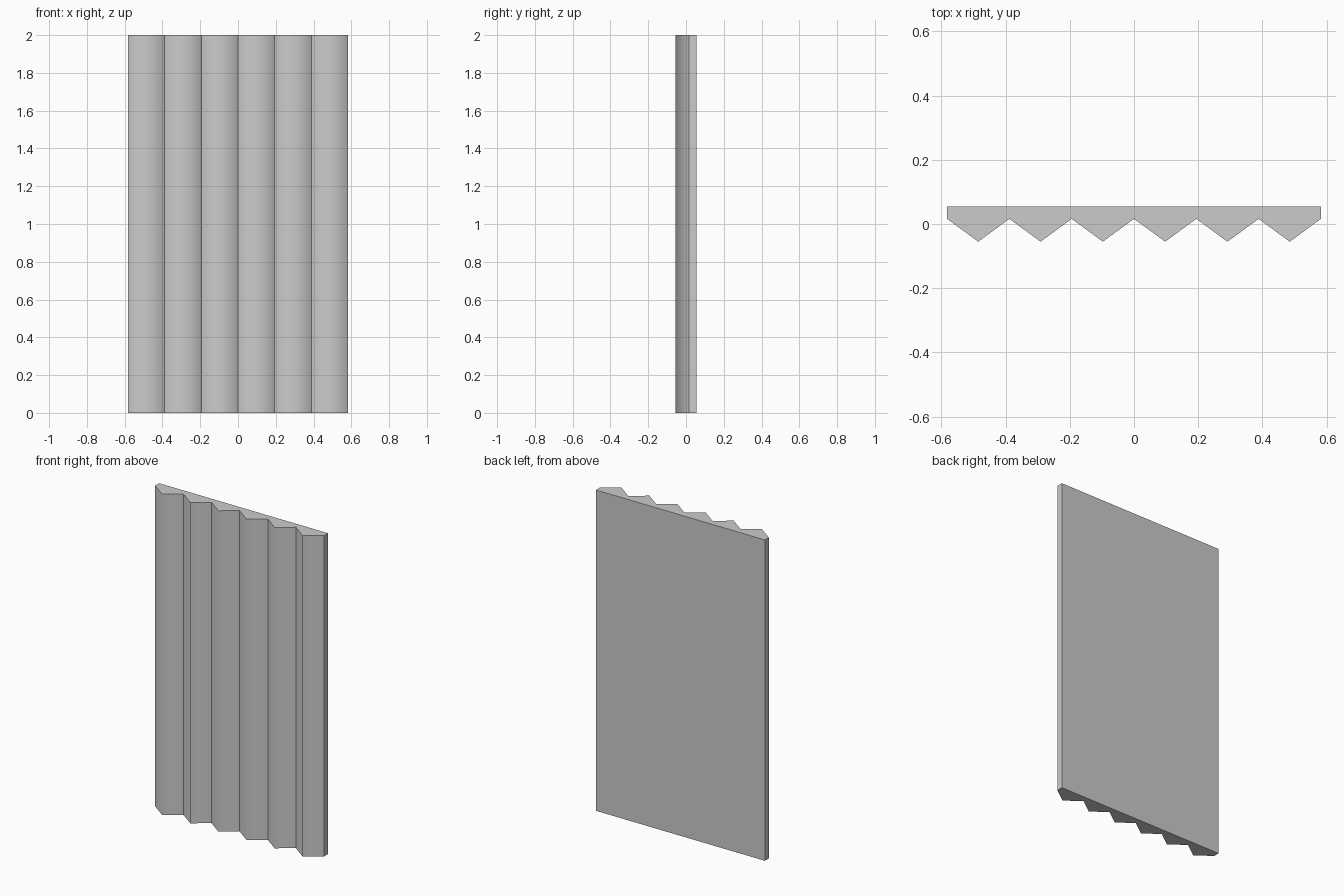
import bpy, bmesh

if "Cube" in bpy.data.objects:
    bpy.data.objects.remove(bpy.data.objects["Cube"])

RIDGES, HALF_W, HEIGHT = 6, 0.582, 2.0
BACK_Y, VALLEY_Y, PEAK_Y = 0.055, 0.016, -0.055

# Zigzag cross-section: valleys and peaks along the front, flat back
step = HALF_W / RIDGES
profile = [(-HALF_W + i * step, PEAK_Y if i % 2 else VALLEY_Y)
           for i in range(2 * RIDGES + 1)]
profile += [(HALF_W, BACK_Y), (-HALF_W, BACK_Y)]

# Extrude the section upward into a panel
bm = bmesh.new()
base = bm.faces.new([bm.verts.new((x, y, 0)) for x, y in profile])
ext = bmesh.ops.extrude_face_region(bm, geom=[base], use_keep_orig=True)
top = [v for v in ext["geom"] if isinstance(v, bmesh.types.BMVert)]
bmesh.ops.translate(bm, verts=top, vec=(0, 0, HEIGHT))
bmesh.ops.recalc_face_normals(bm, faces=bm.faces)

# Smooth over the ridge peaks, every other edge stays crisp
for f in bm.faces:
    f.smooth = True
for e in bm.edges:
    e.smooth = all(abs(v.co.y - PEAK_Y) < 1e-4 for v in e.verts)

mesh = bpy.data.meshes.new("ridged_panel")
bm.to_mesh(mesh)
bm.free()
panel = bpy.data.objects.new("ridged_panel", mesh)
bpy.context.collection.objects.link(panel)
